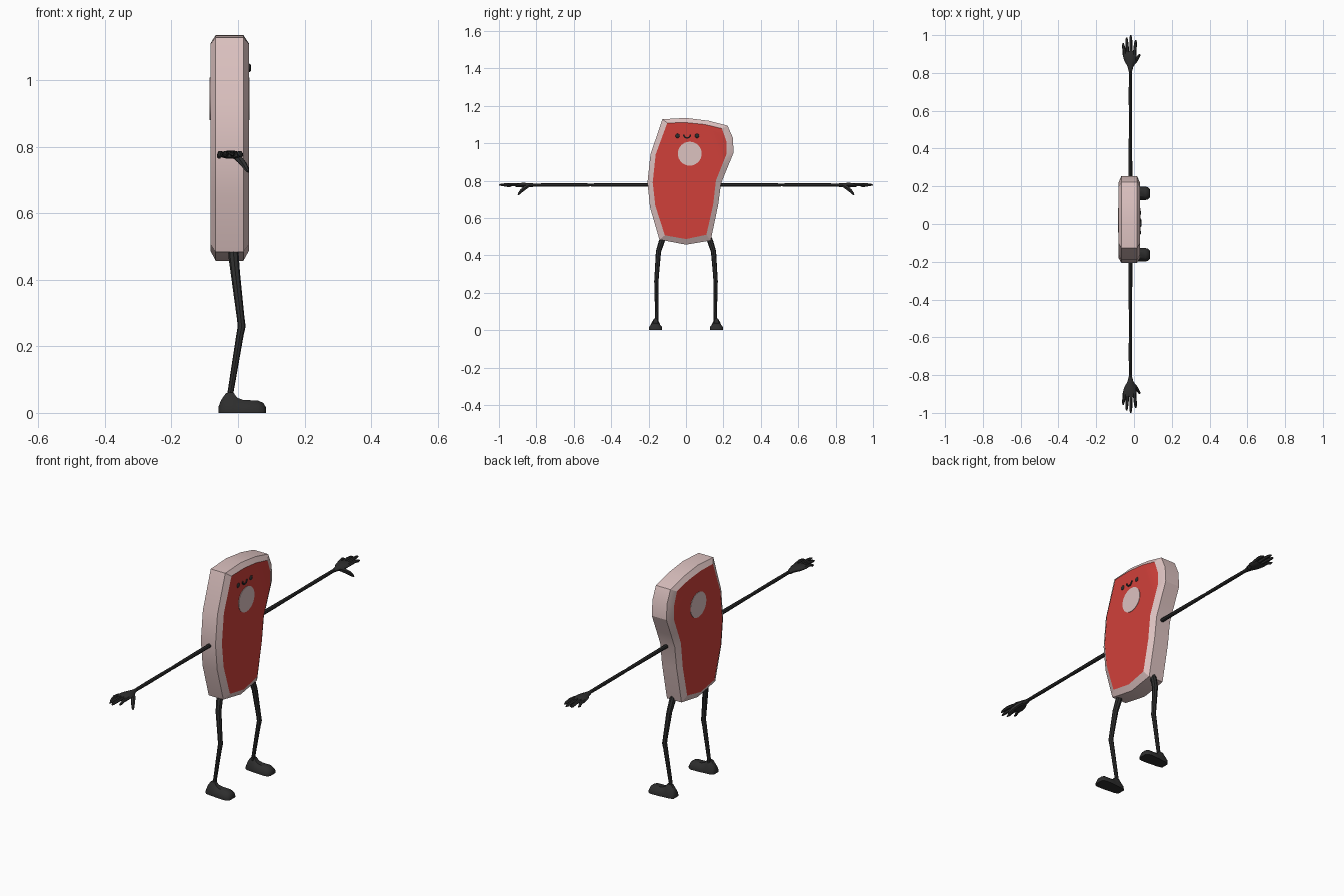
import bpy, bmesh, math
from mathutils import Vector

if "Cube" in bpy.data.objects:
    bpy.data.objects.remove(bpy.data.objects["Cube"])


def material(name, rgb):
    m = bpy.data.materials.new(name)
    m.diffuse_color = (*rgb, 1)
    m.use_nodes = True
    m.node_tree.nodes["Principled BSDF"].inputs["Base Color"].default_value = m.diffuse_color
    return m


FAT = material("pale pink fat", (0.72, 0.54, 0.53))
RED = material("red meat", (0.63, 0.051, 0.042))
DARK = material("charcoal", (0.027, 0.027, 0.027))


def finish(name, bm, mats, angle=40):
    bmesh.ops.recalc_face_normals(bm, faces=bm.faces[:])
    me = bpy.data.meshes.new(name)
    bm.to_mesh(me)
    bm.free()
    for m in mats:
        me.materials.append(m)
    ob = bpy.data.objects.new(name, me)
    bpy.context.collection.objects.link(ob)
    bpy.ops.object.select_all(action='DESELECT')
    ob.select_set(True)
    bpy.context.view_layer.objects.active = ob
    bpy.ops.object.shade_smooth_by_angle(angle=math.radians(angle))
    return ob


def loft(bm, rings):
    """Skin a list of equal-length point rings and cap both ends."""
    vs = [[bm.verts.new(p) for p in r] for r in rings]
    n = len(vs[0])
    for a, b in zip(vs, vs[1:]):
        for i in range(n):
            j = (i + 1) % n
            bm.faces.new((a[i], a[j], b[j], b[i]))
    bm.faces.new(vs[0][::-1])
    bm.faces.new(vs[-1])


def tube(bm, path, sides=8):
    """Round tube through (x, y, z, radius) points."""
    pts = [Vector(p[:3]) for p in path]
    rings = []
    for i, p in enumerate(pts):
        t = (pts[min(i + 1, len(pts) - 1)] - pts[max(i - 1, 0)]).normalized()
        u = (Vector((1, 0, 0)) - t * t.x).normalized()
        v = t.cross(u)
        rings.append([p + path[i][3] * (u * math.cos(a) + v * math.sin(a))
                      for a in (math.tau * k / sides for k in range(sides))])
    loft(bm, rings)


# Steak body: fat rim with bevelled edges, red faces front and back
outer = [(-.126, 1.128), (0, 1.135), (.12, 1.12), (.222, 1.094), (.25, 1.03), (.255, .95),
         (.217, .858), (.187, .784), (.172, .67), (.132, .479), (0, .457), (-.142, .484),
         (-.192, .655), (-.206, .79), (-.19, .94)]
inner = [(-.1, 1.108), (0, 1.11), (.1, 1.1), (.192, 1.078), (.216, 1.01), (.216, .94),
         (.187, .868), (.16, .8), (.145, .67), (.109, .51), (0, .487), (-.113, .507),
         (-.164, .665), (-.178, .79), (-.162, .94)]
bm = bmesh.new()
loft(bm, [[(x, y, z) for y, z in line] for x, line in
          ((-.083, inner), (-.067, outer), (.016, outer), (.033, inner))])
bm.normal_update()
for f in bm.faces:
    if abs(f.normal.x) > .99:
        f.material_index = 1
finish("steak_body", bm, [FAT, RED], 25)

# Round bone plate on both faces
for name, x in (("bone_disc_face_side", .033), ("bone_disc_back_side", -.083)):
    bm = bmesh.new()
    loft(bm, [[(x + d, .02 + .064 * math.cos(a), .944 + .064 * math.sin(a))
               for a in (math.tau * k / 32 for k in range(32))] for d in (-.002, .002)])
    finish(name, bm, [FAT])

# Eyes and smile
for name, y in (("left_eye", -.045), ("right_eye", .059)):
    bm = bmesh.new()
    bmesh.ops.create_uvsphere(bm, u_segments=16, v_segments=8, radius=.0115)
    for v in bm.verts:
        v.co = Vector((.033 + v.co.x * .4, y + v.co.y, 1.039 + v.co.z))
    finish(name, bm, [DARK])
bm = bmesh.new()
tube(bm, [(.034, .006 + .018 * math.cos(a), 1.046 + .018 * math.sin(a), .0045)
          for a in (math.pi + math.pi * k / 10 for k in range(11))], 6)
finish("smile", bm, [DARK])

for side, s in (("left", -1), ("right", 1)):
    # Arm: two thin segments meeting at the elbow
    bm = bmesh.new()
    tube(bm, [(-.019, s * y, .777, r) for y, r in
              ((.17, .010), (.3, .010), (.49, .0085), (.512, .0075), (.53, .0085),
               (.7, .009), (.82, .008))])
    finish(side + "_arm", bm, [DARK])

    # Hand: flat palm, four fingers, drooping thumb
    bm = bmesh.new()
    loft(bm, [[(cx + w * math.cos(a), s * y, .776 + h * math.sin(a))
               for a in (math.tau * k / 10 for k in range(10))]
              for y, cx, w, h in ((.805, -.019, .008, .008), (.835, -.019, .016, .012),
                                  (.868, -.021, .032, .013), (.9, -.024, .037, .012),
                                  (.915, -.024, .033, .008))])
    for x0, x1, tip, z1 in ((-.05, -.057, .957, .77), (-.034, -.039, .988, .776),
                            (-.016, -.017, 1.0, .778), (.003, .009, .975, .774)):
        mid = (.9 + tip) / 2
        tube(bm, [(x0, s * .895, .777, .009), ((x0 + x1) / 2, s * mid, .78, .0085),
                  (x1, s * (tip - .012), z1, .007), (x1, s * tip, z1 - .002, .003)], 6)
    tube(bm, [(-.012, s * .84, .775, .010), (.004, s * .858, .763, .0115),
              (.017, s * .878, .747, .010), (.027, s * .892, .731, .007),
              (.031, s * .898, .724, .003)], 6)
    finish(side + "_hand", bm, [DARK])

    # Leg: bent slightly forward at the knee
    bm = bmesh.new()
    tube(bm, [(-.014, s * .122, .495, .015), (-.013, s * .132, .468, .0155),
              (-.008, s * .147, .42, .014), (.008, s * .157, .285, .0115),
              (.011, s * .158, .26, .012), (.006, s * .158, .235, .011),
              (-.022, s * .156, .065, .009), (-.024, s * .156, .04, .009)])
    finish(side + "_leg", bm, [DARK])

    # Shoe: stations along x as (x, half width, top half width, height)
    bm = bmesh.new()
    rings = []
    for x, w, t, h in ((-.058, .018, .012, .02), (-.051, .025, .013, .038),
                       (-.036, .029, .011, .06), (-.014, .031, .011, .062),
                       (-.003, .032, .015, .046), (.015, .034, .02, .039),
                       (.06, .036, .022, .037), (.076, .031, .018, .03),
                       (.084, .021, .012, .017)):
        prof = ((-w, 0), (w, 0), (w, .4 * min(h, .04)), (t + .3 * (w - t), .75 * h),
                (t * .7, h), (-t * .7, h), (-t - .3 * (w - t), .75 * h),
                (-w, .4 * min(h, .04)))
        rings.append([(x, s * .163 + y, z) for y, z in prof])
    loft(bm, rings)
    finish(side + "_shoe", bm, [DARK])
